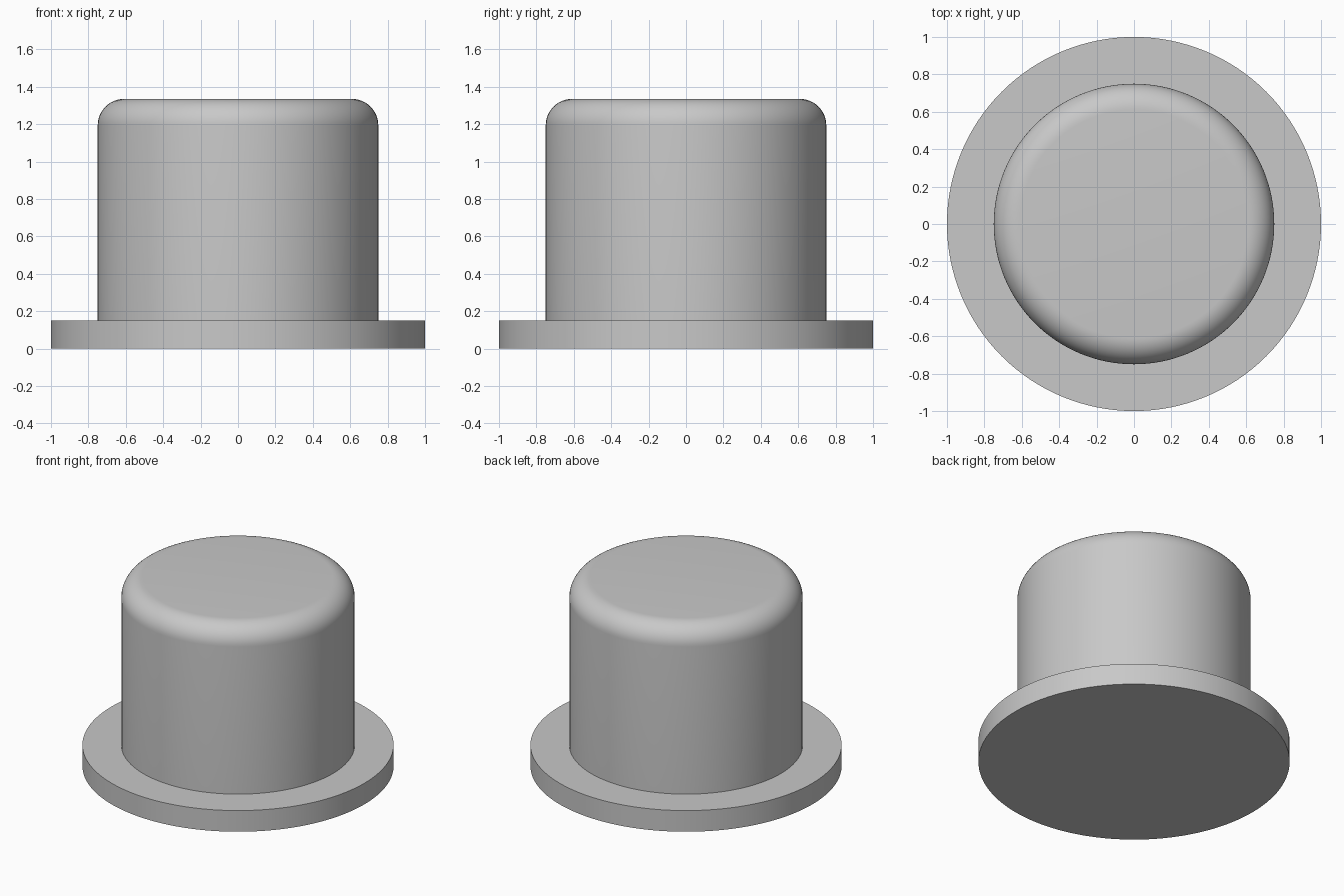
import bpy, bmesh, math

if "Cube" in bpy.data.objects:
    bpy.data.objects.remove(bpy.data.objects["Cube"])

grey = bpy.data.materials.new("plain_grey")
grey.diffuse_color = (0.58, 0.58, 0.58, 1.0)
grey.use_nodes = True
grey.node_tree.nodes["Principled BSDF"].inputs["Base Color"].default_value = grey.diffuse_color


def lathe(name, profile, steps=128):
    """Spin an (r, z) profile that starts and ends on the z axis."""
    bm = bmesh.new()
    verts = [bm.verts.new((r, 0, z)) for r, z in profile]
    edges = [bm.edges.new(pair) for pair in zip(verts, verts[1:])]
    bmesh.ops.spin(bm, geom=verts + edges, cent=(0, 0, 0), axis=(0, 0, 1),
                   angle=math.tau, steps=steps, use_duplicate=False)
    bmesh.ops.remove_doubles(bm, verts=bm.verts, dist=1e-4)
    bmesh.ops.recalc_face_normals(bm, faces=bm.faces)
    mesh = bpy.data.meshes.new(name)
    bm.to_mesh(mesh)
    bm.free()
    mesh.materials.append(grey)
    obj = bpy.data.objects.new(name, mesh)
    bpy.context.collection.objects.link(obj)
    bpy.ops.object.select_all(action='DESELECT')
    obj.select_set(True)
    bpy.context.view_layer.objects.active = obj
    bpy.ops.object.shade_smooth_by_angle(angle=math.radians(30))
    return obj


RIM_H, RADIUS, TOP, FILLET = 0.15, 0.75, 1.335, 0.14

# Rounded shoulder from the wall to the flat top
shoulder = [(RADIUS - FILLET + FILLET * math.cos(a), TOP - FILLET + FILLET * math.sin(a))
            for a in (math.radians(90 * i / 12) for i in range(13))]

# One closed solid: wide base flange, straight wall, rounded cap
lathe("flanged_cap", [(0, 0), (1, 0), (1, RIM_H), (RADIUS, RIM_H)] + shoulder + [(0, TOP)])
